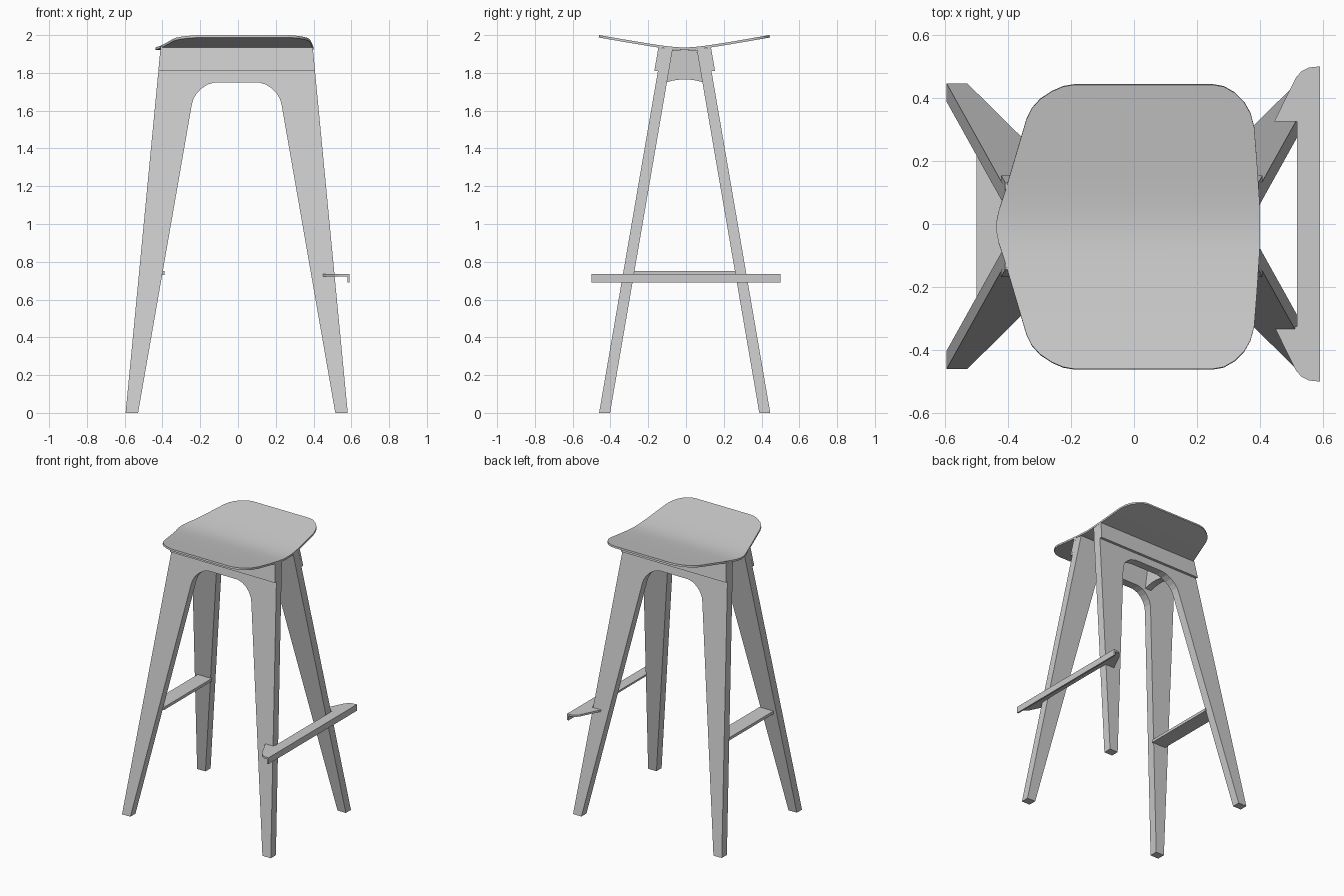
import bpy, bmesh, math

if "Cube" in bpy.data.objects:
    bpy.data.objects.remove(bpy.data.objects["Cube"])

CX, CY = -0.007, -0.007   # centre of the leg structure


def finish(name, bm):
    bmesh.ops.recalc_face_normals(bm, faces=bm.faces[:])
    me = bpy.data.meshes.new(name)
    bm.to_mesh(me)
    bm.free()
    ob = bpy.data.objects.new(name, me)
    bpy.context.collection.objects.link(ob)
    return ob


def prism(name, pts, t0, t1, place):
    """Extrude a 2D outline from t0 to t1; place(a, b, t) gives the 3D point."""
    bm = bmesh.new()
    lo = [bm.verts.new(place(a, b, t0)) for a, b in pts]
    hi = [bm.verts.new(place(a, b, t1)) for a, b in pts]
    bm.faces.new(lo)
    bm.faces.new(hi)
    n = len(pts)
    for i in range(n):
        j = (i + 1) % n
        bm.faces.new((lo[i], lo[j], hi[j], hi[i]))
    return finish(name, bm)


def mirrored(half):
    """Complete a half outline by mirroring its first coordinate."""
    return half + [(-a, b) for a, b in reversed(half)]


# Leaning arch-shaped leg frames with an apron board outside each
arch = mirrored([(0.403, 1.93), (0.588, 0), (0.522, 0), (0.238, 1.63),
                 (0.23, 1.66), (0.213, 1.69), (0.187, 1.717),
                 (0.155, 1.738), (0.115, 1.75)])
apron = mirrored([(0.402, 1.943), (0.415, 1.81)])
for side, s in (("front", -1), ("back", 1)):
    lean = lambda a, b, t, s=s: (a + CX, CY + s * (0.453 - 0.172 * b + t), b)
    prism(side + "_leg_frame", arch, -0.058, 0, lean)
    prism(side + "_apron", apron, 0, 0.019, lean)

# Cross braces under the seat, arched along the bottom
brace = mirrored([(0.064, 1.922), (0.097, 1.75), (0.06, 1.76), (0.02, 1.765)])
for side, s in (("left", -1), ("right", 1)):
    prism(side + "_brace", brace, -0.025, 0.025,
          lambda a, b, t, s=s: (CX + s * 0.2 + t, CY + a, b))

# Flat stretcher between the left legs
prism("stretcher", [(-0.5, -0.28), (-0.39, -0.28), (-0.39, 0.266), (-0.5, 0.266)],
      0.73, 0.75, lambda a, b, t: (a, b, t))

# Footrest: notched plate plus turned-down lip
half = [(0.5, 0.59), (0.497, 0.555), (0.485, 0.532), (0.465, 0.514),
        (0.42, 0.492), (0.325, 0.445), (0.325, 0.517)]
prism("footrest_plate", mirrored(half), 0.722, 0.735, lambda a, b, t: (b, a, t))
prism("footrest_lip", mirrored([(0.5, 0.735), (0.5, 0.69)]), 0.579, 0.59,
      lambda a, b, t: (t, a, b))

# Seat: rounded outline, sliced across and bent into a shallow trough
half = [(0.015, -0.437), (0.05, -0.43), (0.12, -0.407), (0.34, -0.342),
        (0.375, -0.325), (0.405, -0.298), (0.43, -0.26), (0.445, -0.225),
        (0.451, -0.19), (0.451, 0.25), (0.445, 0.285), (0.425, 0.32),
        (0.395, 0.35), (0.36, 0.37), (0.315, 0.382), (0.2, 0.391), (0.06, 0.4)]
bm = bmesh.new()
bm.faces.new([bm.verts.new((b, a, 0)) for a, b in mirrored(half)])
for i in range(-14, 15):
    bmesh.ops.bisect_plane(bm, geom=bm.verts[:] + bm.edges[:] + bm.faces[:],
                           plane_co=(0, i * 0.03, 0), plane_no=(0, 1, 0))
for v in bm.verts:
    v.co.z = 1.935 + 0.18 * (math.hypot(v.co.y, 0.1) - 0.1)
    v.co.y += -0.009
seat = finish("seat", bm)
if seat.data.polygons[0].normal.z < 0:
    seat.data.flip_normals()
mod = seat.modifiers.new("thickness", "SOLIDIFY")
mod.thickness = 0.013
mod.offset = -1
bpy.context.view_layer.objects.active = seat
seat.select_set(True)
bpy.ops.object.modifier_apply(modifier="thickness")
bpy.ops.object.shade_smooth_by_angle(angle=math.radians(30))
